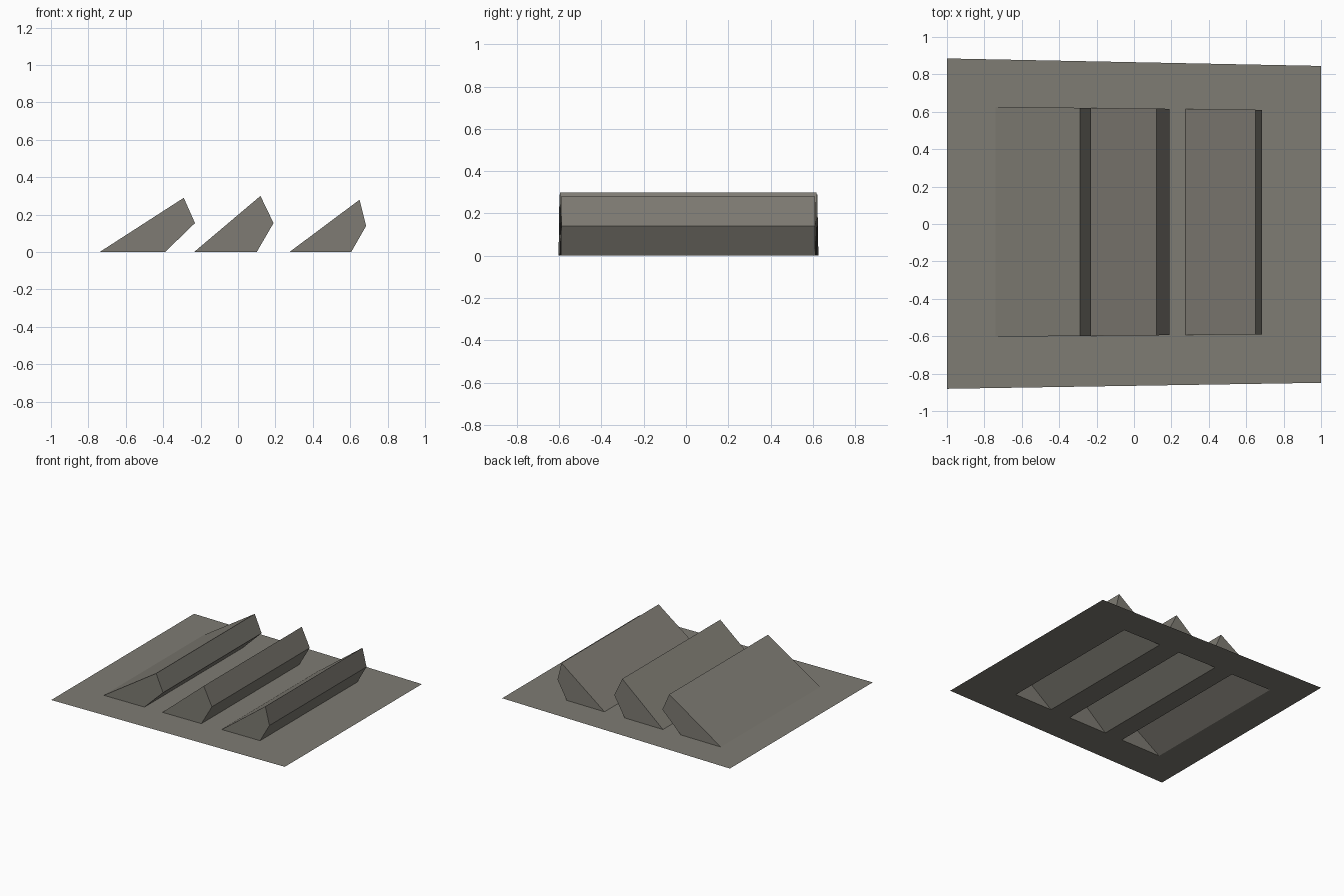
import bpy, bmesh

if "Cube" in bpy.data.objects:
    bpy.data.objects.remove(bpy.data.objects["Cube"])

stone = bpy.data.materials.new("warm grey stone")
stone.diffuse_color = (0.21, 0.20, 0.172, 1)
stone.use_nodes = True
stone.node_tree.nodes["Principled BSDF"].inputs["Base Color"].default_value = stone.diffuse_color

# Side profiles (x, z): rear foot, crest, nose, front foot
PROFILES = [
    [(-0.74, 0), (-0.29, 0.29), (-0.23, 0.155), (-0.39, 0)],
    [(-0.235, 0), (0.12, 0.30), (0.19, 0.155), (0.10, 0)],
    [(0.275, 0), (0.65, 0.28), (0.685, 0.14), (0.605, 0)],
]


# Everything tapers slightly in depth towards +x
def ridge_y(x):
    return -0.596 + 0.009 * x, 0.618 - 0.011 * x


def plate_y(x):
    return -0.865 + 0.016 * x, 0.865 - 0.020 * x


def finish(name, bm):
    me = bpy.data.meshes.new(name)
    bm.to_mesh(me)
    bm.free()
    me.materials.append(stone)
    ob = bpy.data.objects.new(name, me)
    bpy.context.collection.objects.link(ob)


# Ground plate: one sheet with an open slot under every ridge
bm = bmesh.new()
xs = [-1] + [x for p in PROFILES for x in (p[0][0], p[3][0])] + [1]
grid = []
for x in xs:
    (o0, o1), (i0, i1) = plate_y(x), ridge_y(x)
    grid.append([bm.verts.new((x, y, 0)) for y in (o0, i0, i1, o1)])
for i in range(len(xs) - 1):
    for j in range(3):
        if j == 1 and i % 2 == 1:
            continue  # slot
        bm.faces.new((grid[i][j], grid[i + 1][j], grid[i + 1][j + 1], grid[i][j + 1]))
finish("ground_plate", bm)

# Leaning ridges: hollow shells, open at the bottom
for n, prof in enumerate(PROFILES, 1):
    bm = bmesh.new()
    front = [bm.verts.new((x, ridge_y(x)[0], z)) for x, z in prof]
    back = [bm.verts.new((x, ridge_y(x)[1], z)) for x, z in prof]
    bm.faces.new(front[::-1])
    bm.faces.new(back)
    for k in range(3):
        bm.faces.new((front[k], front[k + 1], back[k + 1], back[k]))
    finish(f"leaning_ridge_{n}", bm)
